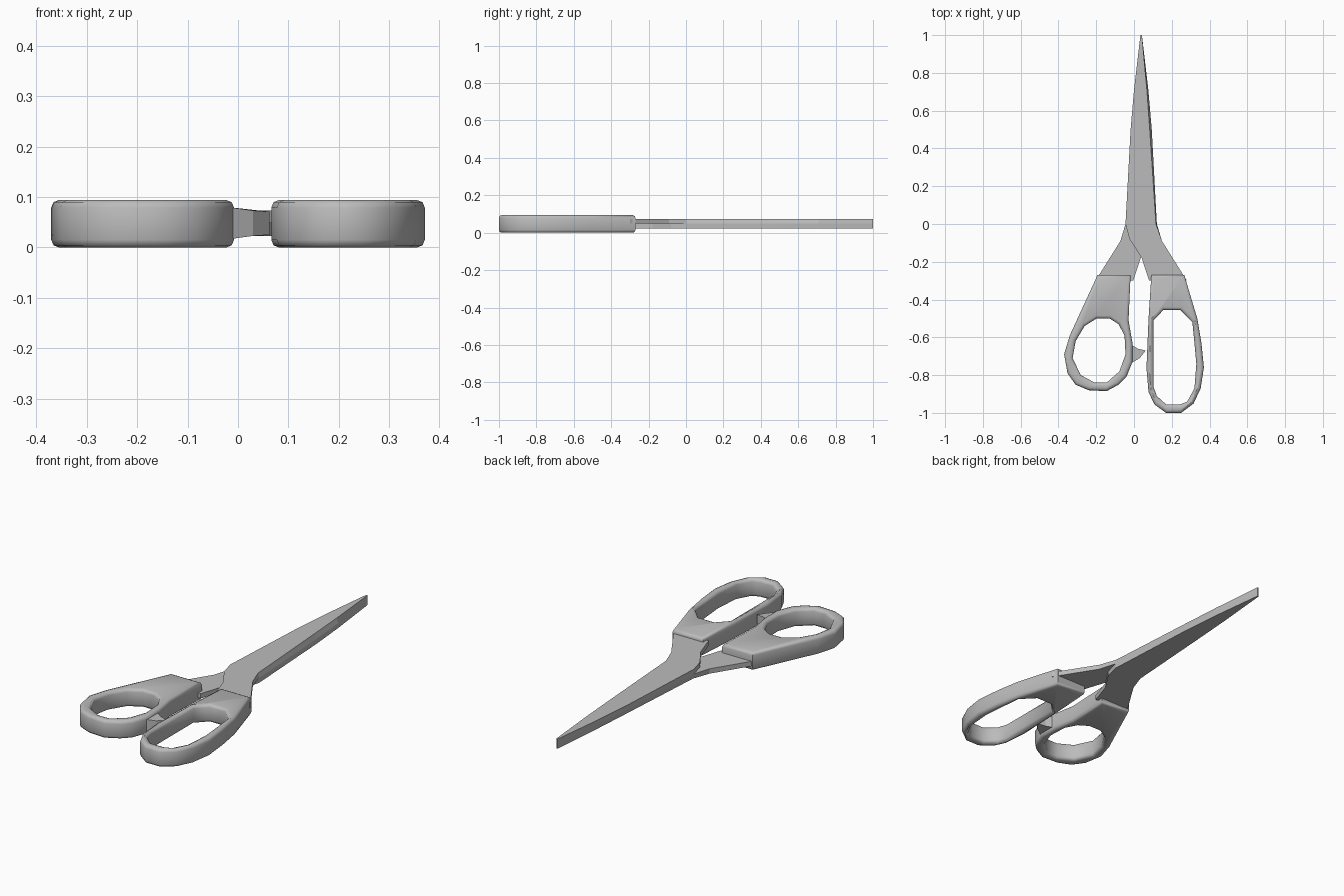
import bpy
import bmesh
import math

if "Cube" in bpy.data.objects:
    bpy.data.objects.remove(bpy.data.objects["Cube"], do_unlink=True)

grey = bpy.data.materials.new("plain grey")
grey.use_nodes = True
colour = (0.5, 0.5, 0.5, 1)
grey.diffuse_color = colour
grey.node_tree.nodes["Principled BSDF"].inputs["Base Color"].default_value = colour

MIDDLE_X = 0.038   # line the two blades mirror about
MIDDLE_Z = 0.048   # plane where the blades touch


def add_object(name, data):
    obj = bpy.data.objects.new(name, data)
    bpy.context.scene.collection.objects.link(obj)
    data.materials.append(grey)
    return obj


def loft(name, lower, upper):
    """Solid between two matching outlines of 3D points."""
    bm = bmesh.new()
    a = [bm.verts.new(p) for p in lower]
    b = [bm.verts.new(p) for p in upper]
    bm.faces.new(a)
    bm.faces.new(b)
    for i in range(len(a)):
        j = (i + 1) % len(a)
        bm.faces.new((a[i], a[j], b[j], b[i]))
    bmesh.ops.recalc_face_normals(bm, faces=bm.faces)
    mesh = bpy.data.meshes.new(name)
    bm.to_mesh(mesh)
    bm.free()
    return add_object(name, mesh)


def handle(name, outer, hole):
    """Filled outline with a finger hole and rounded rims."""
    curve = bpy.data.curves.new(name, "CURVE")
    curve.dimensions = "2D"
    curve.fill_mode = "BOTH"
    rim = 0.015
    curve.bevel_depth = rim
    curve.bevel_resolution = 1
    curve.offset = -rim
    curve.extrude = 0.047 - rim
    for points in (outer, hole):
        spline = curve.splines.new("POLY")
        spline.points.add(len(points) - 1)
        for point, (x, y) in zip(spline.points, points):
            point.co = (x, y, 0, 1)
        spline.use_cyclic_u = True
    obj = add_object(name, curve)
    obj.location.z = 0.047
    bpy.ops.object.select_all(action="DESELECT")
    obj.select_set(True)
    bpy.context.view_layer.objects.active = obj
    bpy.ops.object.convert(target="MESH")
    obj = bpy.context.object
    bm = bmesh.new()
    bm.from_mesh(obj.data)
    bmesh.ops.remove_doubles(bm, verts=bm.verts, dist=0.0005)
    bmesh.ops.recalc_face_normals(bm, faces=bm.faces)
    bm.to_mesh(obj.data)
    bm.free()
    bpy.ops.object.shade_smooth_by_angle(angle=math.radians(48))
    return obj


# Blades: curved spine on one side, sloped cutting edge on the other
spine = [(0.08, -0.3), (0.04, -0.178), (-0.024, -0.08), (-0.045, 0),
         (-0.018, 0.5), (0, 0.71), (0.034, 1)]
edge_inner = [(0.042, 1), (0.068, 0.71), (0.083, 0.5), (0.116, 0),
              (0.148, -0.09), (0.28, -0.3)]
edge_outer = [(0.042, 1), (0.076, 0.71), (0.094, 0.5), (0.121, 0),
              (0.148, -0.09), (0.28, -0.3)]

for name, side in (("upper_blade", 1), ("lower_blade", -1)):
    def place(points, height):
        return [(MIDDLE_X + side * (x - MIDDLE_X), y, MIDDLE_Z + side * height)
                for x, y in points]
    loft(name, place(spine + edge_outer, 0), place(spine + edge_inner, 0.025))

# Round thumb handle on the right
handle("thumb_handle",
       [(-0.193, -0.27), (-0.018, -0.27), (-0.029, -0.51), (-0.008, -0.63),
        (-0.008, -0.73), (-0.04, -0.81), (-0.08, -0.85), (-0.145, -0.885),
        (-0.24, -0.88), (-0.31, -0.85), (-0.352, -0.79), (-0.37, -0.69),
        (-0.34, -0.59)],
       [(-0.198, -0.5), (-0.129, -0.5), (-0.082, -0.53), (-0.05, -0.59),
        (-0.045, -0.69), (-0.077, -0.78), (-0.145, -0.84), (-0.208, -0.84),
        (-0.282, -0.8), (-0.325, -0.71), (-0.309, -0.62), (-0.261, -0.54)])

# Long finger handle on the left
handle("finger_handle",
       [(0.092, -0.27), (0.266, -0.27), (0.335, -0.5), (0.357, -0.63),
        (0.37, -0.76), (0.353, -0.87), (0.316, -0.95), (0.25, -1),
        (0.17, -1), (0.108, -0.955), (0.077, -0.89), (0.066, -0.765),
        (0.077, -0.5)],
       [(0.156, -0.455), (0.245, -0.455), (0.309, -0.52), (0.32, -0.63),
        (0.33, -0.74), (0.32, -0.87), (0.282, -0.94), (0.245, -0.955),
        (0.17, -0.955), (0.12, -0.91), (0.103, -0.86), (0.103, -0.51)])

# Stop spur between the handles, thinning toward its tip
spur = [(-0.02, -0.635, 0.032), (0.02, -0.66, 0.026), (0.062, -0.67, 0.023),
        (0.03, -0.71, 0.025), (-0.02, -0.74, 0.032)]
loft("stop_spur",
     [(x, y, MIDDLE_Z - half) for x, y, half in spur],
     [(x, y, MIDDLE_Z + half) for x, y, half in spur])
